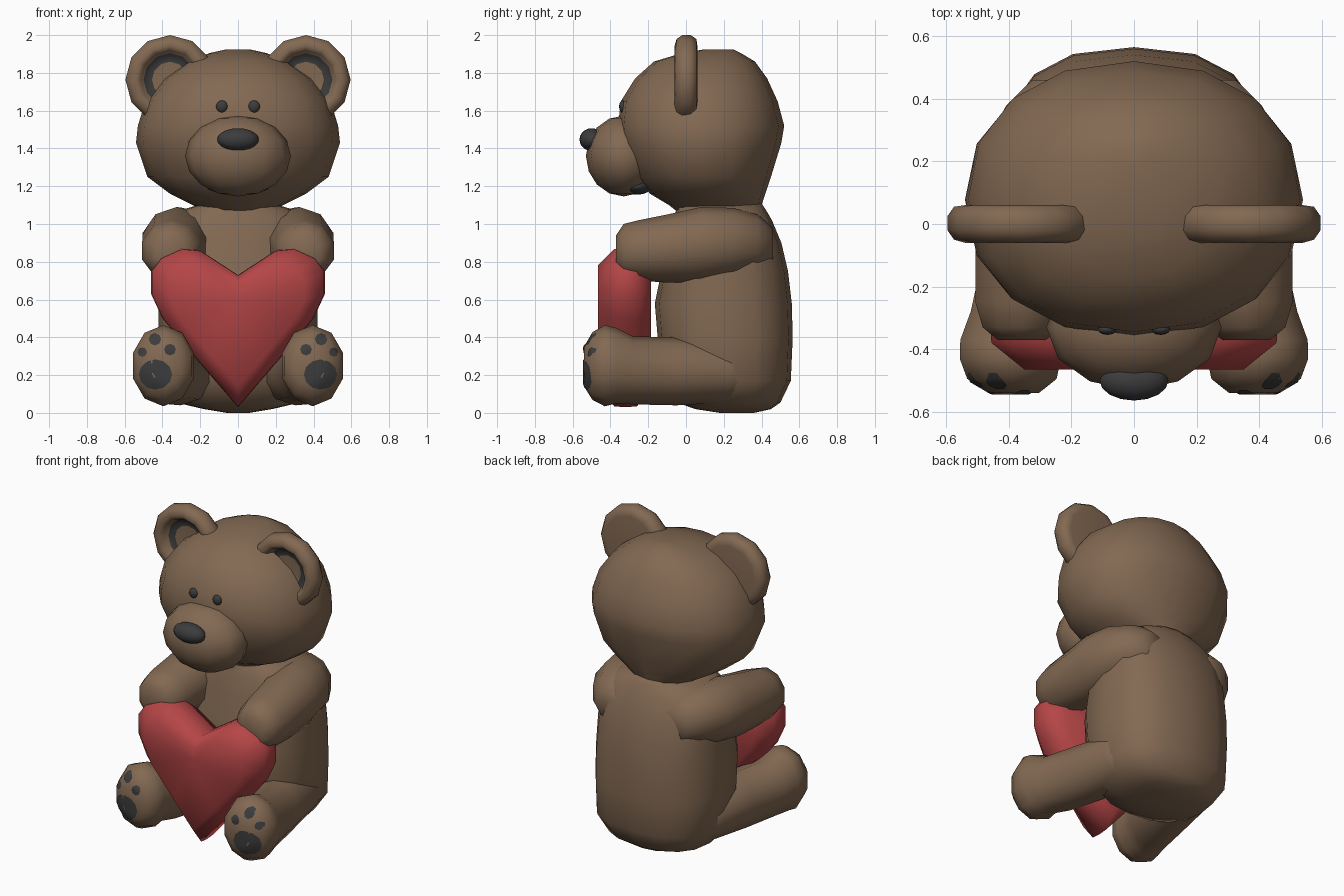
import bpy, bmesh, math
from mathutils import Vector
from mathutils.bvhtree import BVHTree

if "Cube" in bpy.data.objects:
    bpy.data.objects.remove(bpy.data.objects["Cube"])


def material(name, rgb):
    m = bpy.data.materials.new(name)
    m.diffuse_color = (*rgb, 1)
    m.use_nodes = True
    m.node_tree.nodes["Principled BSDF"].inputs["Base Color"].default_value = m.diffuse_color
    return m


BROWN = material("brown fur", (0.225, 0.141, 0.085))
DARK = material("dark grey", (0.045, 0.045, 0.047))
RED = material("red", (0.46, 0.06, 0.062))


def finish(name, bm, *mats):
    bmesh.ops.recalc_face_normals(bm, faces=bm.faces)
    for f in bm.faces:
        f.smooth = True
    me = bpy.data.meshes.new(name)
    bm.to_mesh(me)
    bm.free()
    for m in mats:
        me.materials.append(m)
    ob = bpy.data.objects.new(name, me)
    bpy.context.collection.objects.link(ob)
    return ob


def loft(name, rings, mat):
    """Skin closed rings of points, capping both ends with a fan."""
    bm = bmesh.new()
    vs = [[bm.verts.new(p) for p in r] for r in rings]
    n = len(vs[0])
    for a, b in zip(vs, vs[1:]):
        for i in range(n):
            j = (i + 1) % n
            bm.faces.new((a[i], a[j], b[j], b[i]))
    for r in (vs[0], vs[-1]):
        c = bm.verts.new(sum((v.co for v in r), Vector()) / n)
        for i in range(n):
            bm.faces.new((r[i], r[(i + 1) % n], c))
    return finish(name, bm, mat)


def power(v, e):
    return math.copysign(abs(v) ** e, v)


def upright(name, rows, n, e=1.0):
    """Rows of (z, half width, front y, back y)."""
    rings = []
    for z, rx, yf, yb in rows:
        ang = [2 * math.pi * i / n for i in range(n)]
        rings.append([(rx * power(math.cos(a), e),
                       (yf + yb) / 2 + (yb - yf) / 2 * power(math.sin(a), e), z) for a in ang])
    return loft(name, rings, BROWN)


def limb(name, rows, s, n=10):
    """Rows of (y, centre x, centre z, radius x, radius z)."""
    rings = []
    for y, cx, cz, rx, rz in rows:
        ang = [2 * math.pi * (i + 0.5) / n for i in range(n)]
        rings.append([(s * (cx + rx * math.cos(a)), y, cz + rz * math.sin(a)) for a in ang])
    return loft(name, rings, BROWN)


def ellipsoid(name, c, r, mat, u=12, v=8):
    bm = bmesh.new()
    bmesh.ops.create_uvsphere(bm, u_segments=u, v_segments=v, radius=1)
    for p in bm.verts:
        p.co = Vector((c[k] + r[k] * p.co[k] for k in range(3)))
    return finish(name, bm, mat)


def front_hit(ob, x, z):
    me = ob.data
    tree = BVHTree.FromPolygons([v.co for v in me.vertices], [p.vertices[:] for p in me.polygons])
    hit = tree.ray_cast(Vector((x, -2, z)), Vector((0, 1, 0)))[0]
    return hit.y if hit else -0.45


def pad(name, ob, x, z, rx, rz, n=12):
    """Thin oval plate laid on the front of another part."""
    bm = bmesh.new()
    at = lambda px, pz: bm.verts.new((px, front_hit(ob, px, pz) - 0.005, pz))
    ang = [2 * math.pi * i / n for i in range(n)]
    rings = [[at(x + k * rx * math.cos(a), z + k * rz * math.sin(a)) for a in ang]
             for k in (0.35, 0.7, 1)]
    bm.faces.new(rings[0])
    for a, b in zip(rings, rings[1:]):
        for i in range(n):
            j = (i + 1) % n
            bm.faces.new((a[i], b[i], b[j], a[j]))
    o = finish(name, bm, DARK)
    if o.data.polygons[0].normal.y > 0:
        o.data.flip_normals()
    return o


# Body and head
upright("body", [
    (0.0, 0.06, 0.18, 0.36), (0.02, 0.18, 0.05, 0.45), (0.055, 0.33, -0.05, 0.50),
    (0.17, 0.41, -0.12, 0.555), (0.40, 0.42, -0.15, 0.565), (0.58, 0.42, -0.165, 0.56),
    (0.75, 0.41, -0.13, 0.54), (0.90, 0.405, -0.10, 0.505), (1.02, 0.37, -0.07, 0.455),
    (1.08, 0.28, -0.05, 0.42), (1.11, 0.18, -0.05, 0.40)], 16, 0.8)
head = upright("head", [
    (1.06, 0.15, -0.04, 0.39), (1.10, 0.24, -0.09, 0.40), (1.16, 0.36, -0.19, 0.42),
    (1.25, 0.48, -0.27, 0.45), (1.43, 0.54, -0.35, 0.505), (1.52, 0.53, -0.36, 0.52),
    (1.65, 0.49, -0.345, 0.485), (1.77, 0.40, -0.27, 0.43), (1.86, 0.27, -0.17, 0.365),
    (1.905, 0.15, -0.02, 0.29), (1.925, 0.06, 0.10, 0.25)], 16, 0.91)

# Muzzle, nose, mouth
ellipsoid("muzzle", (0, -0.33, 1.36), (0.28, 0.2, 0.214), BROWN)
ellipsoid("nose", (0, -0.5, 1.447), (0.11, 0.064, 0.06), DARK, 16, 10)
ellipsoid("mouth", (0, -0.26, 1.2), (0.17, 0.08, 0.045), DARK)

# Heart: outline scaled in at front and back
half = [(0, 0.73), (0.2, 0.86), (0.30, 0.87), (0.41, 0.82), (0.46, 0.75),
        (0.46, 0.63), (0.40, 0.50), (0.19, 0.25), (0, 0.03)]
outline = half + [(-x, z) for x, z in reversed(half[1:-1])]
loft("heart", [[(x * k, y, 0.5 + (z - 0.5) * k) for x, z in outline]
               for y, k in ((-0.465, 0.76), (-0.38, 0.99), (-0.32, 1), (-0.26, 0.99), (-0.185, 0.8))], RED)

# Ear profile as (radius, y), turned around the y axis
EAR = [(0.095, 0.0), (0.14, -0.005), (0.155, -0.045), (0.18, -0.06), (0.215, -0.05),
       (0.236, -0.02), (0.236, 0.025), (0.215, 0.055), (0.18, 0.06)]

for s, side in ((-1, "left"), (1, "right")):
    # Ears, with a dark band on the recessed floor
    ring = [2 * math.pi * i / 12 for i in range(12)]
    ear = loft(side + "_ear", [[(s * 0.36 + r * math.cos(a), y, 1.764 + r * math.sin(a)) for a in ring]
                               for r, y in EAR], BROWN)
    ear.data.materials.append(DARK)
    for p in ear.data.polygons:
        r = math.hypot(p.center.x - s * 0.36, p.center.z - 1.764)
        if p.center.y < 0.01 and 0.08 < r < 0.135:
            p.material_index = 1

    # Eyes
    ellipsoid(side + "_eye", (s * 0.085, front_hit(head, s * 0.085, 1.622), 1.622),
              (0.031, 0.018, 0.032), DARK)

    # Arms reaching forward to hold the heart
    limb(side + "_arm", [
        (0.46, 0.24, 0.89, 0.09, 0.09), (0.38, 0.26, 0.90, 0.155, 0.15), (0.25, 0.29, 0.90, 0.20, 0.185),
        (0.08, 0.325, 0.89, 0.19, 0.20), (-0.10, 0.34, 0.87, 0.175, 0.18), (-0.25, 0.35, 0.86, 0.165, 0.16),
        (-0.33, 0.355, 0.855, 0.135, 0.145), (-0.37, 0.36, 0.85, 0.08, 0.09)], s)

    # Legs and feet
    leg = limb(side + "_leg", [
        (0.40, 0.22, 0.20, 0.13, 0.11), (0.22, 0.255, 0.215, 0.175, 0.16), (-0.05, 0.305, 0.22, 0.175, 0.18),
        (-0.28, 0.36, 0.225, 0.17, 0.18), (-0.37, 0.395, 0.25, 0.168, 0.20), (-0.43, 0.395, 0.25, 0.17, 0.215),
        (-0.495, 0.39, 0.248, 0.15, 0.18), (-0.54, 0.38, 0.245, 0.08, 0.105)], s)

    # Paw pads
    pad(side + "_sole_pad", leg, s * 0.437, 0.203, 0.088, 0.08)
    for i, (x, z, r) in enumerate(((0.44, 0.39, 0.033), (0.36, 0.335, 0.031), (0.507, 0.322, 0.025))):
        pad(f"{side}_toe_pad_{i + 1}", leg, s * x, z, r, r, 8)
